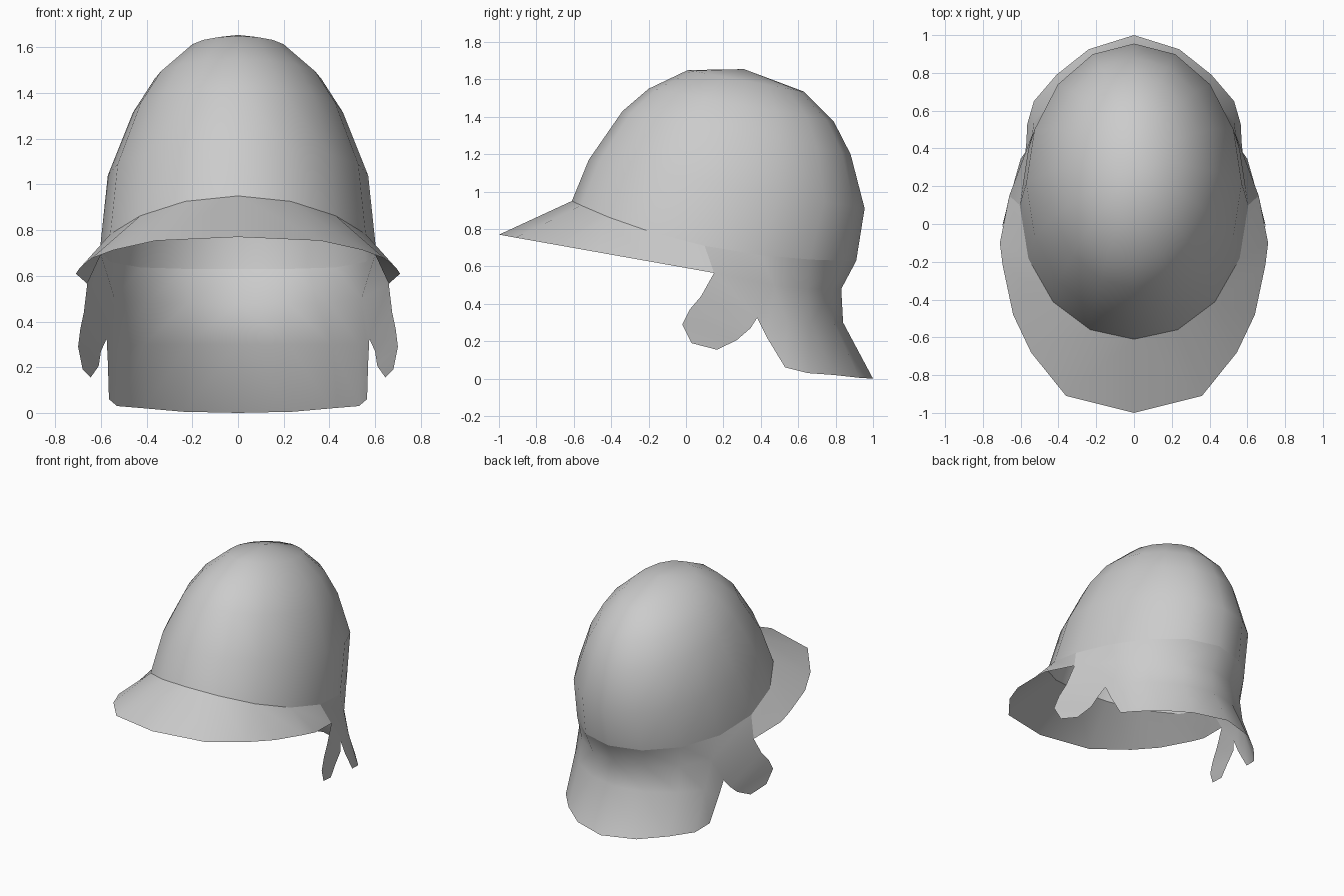
import bpy, bmesh, math
from mathutils import Vector

cube = bpy.data.objects.get("Cube")
if cube:
    bpy.data.objects.remove(cube, do_unlink=True)

GREY = (0.6, 0.6, 0.6, 1)
metal = bpy.data.materials.new("plain_grey")
metal.use_nodes = True
metal.diffuse_color = GREY
metal.node_tree.nodes["Principled BSDF"].inputs["Base Color"].default_value = GREY

SEGMENTS = 8  # columns from front to back on one half


def tilted_ring(front, back, width, shift=0, sag=0):
    """Half of a tilted oval, from its front point to its back point."""
    points = []
    for k in range(SEGMENTS + 1):
        angle = math.pi * k / SEGMENTS
        c, s = math.cos(angle), math.sin(angle)
        t = (1 - c) / 2
        y = front[0] + (back[0] - front[0]) * t - shift * s * s
        z = front[1] + (back[1] - front[1]) * t - sag * s * s
        points.append((width * s if 0 < k < SEGMENTS else 0, y, z))
    return points


def strip(upper, lower):
    """Quads between two rows; repeated points collapse to triangles."""
    return [(upper[i], lower[i], lower[i + 1], upper[i + 1])
            for i in range(len(upper) - 1)]


def make_shell(name, polygons):
    """Weld polygons into one thin smooth sheet, mirrored across x."""
    bm = bmesh.new()
    verts = {}
    for polygon in polygons:
        corners = list(dict.fromkeys(polygon))
        for p in corners:
            if p not in verts:
                verts[p] = bm.verts.new(p)
        bm.faces.new([verts[p] for p in corners])
    bmesh.ops.recalc_face_normals(bm, faces=bm.faces)
    # Turn the sheet so that it faces away from the head
    middle = Vector((0, 0.15, 0.6))
    facing = sum(f.normal.dot(f.calc_center_median() - middle) * f.calc_area()
                 for f in bm.faces)
    if facing < 0:
        bmesh.ops.reverse_faces(bm, faces=bm.faces)
    for face in bm.faces:
        face.smooth = True
    mesh = bpy.data.meshes.new(name)
    bm.to_mesh(mesh)
    bm.free()
    mesh.materials.append(metal)
    obj = bpy.data.objects.new(name, mesh)
    bpy.context.collection.objects.link(obj)
    mirror = obj.modifiers.new("mirror", "MIRROR")
    mirror.use_axis[0] = True
    mirror.use_clip = True
    return obj


# Dome: tilted ovals stacked up to the crown
rings = [
    tilted_ring((-0.61, 0.95), (0.91, 0.63), 0.605, shift=0.05, sag=0.08),
    tilted_ring((-0.52, 1.17), (0.955, 0.91), 0.57),
    tilted_ring((-0.34, 1.43), (0.88, 1.2), 0.46),
    tilted_ring((-0.2, 1.55), (0.79, 1.375), 0.365),
    tilted_ring((0.01, 1.65), (0.63, 1.535), 0.215),
]
crown = [(0, 0.31, 1.655)] * (SEGMENTS + 1)
dome = []
for low, high in zip(rings, rings[1:] + [crown]):
    dome += strip(high, low)
make_shell("dome", dome)
base = rings[0]

# Brim: flat sloping outer edge joined to the front half of the dome
edge = [(0, -1), (0.36, -0.91), (0.545, -0.68), (0.64, -0.48),
        (0.695, -0.22), (0.71, -0.1), (0.66, 0.15)]
outer = [(x, y, 0.592 - 0.178 * y) for x, y in edge]
inner = [base[k] for k in (0, 1, 2, 2, 3, 3, 4)]
make_shell("brim", strip(inner, outer))

# Neck guard: rows from the back of the dome down to the flared hem
nape = [(0, 0.83, 0.48), (0.22, 0.78, 0.48), (0.4, 0.65, 0.48), (0.54, 0.47, 0.5)]
collar = [(0, 0.84, 0.3), (0.22, 0.79, 0.3), (0.41, 0.67, 0.3), (0.53, 0.54, 0.3)]
hem = [(0, 1, 0), (0.24, 0.925, 0.005), (0.41, 0.79, 0.02), (0.53, 0.65, 0.03)]
notch = (0.575, 0.38, 0.325)
side_edge = [notch, (0.57, 0.43, 0.225), (0.565, 0.53, 0.06)]
guard = strip(base[:4:-1], nape) + strip(nape, collar) + strip(collar, hem)
guard += strip([nape[-1], collar[-1], hem[-1]], side_edge)

# Cheek flaps: front edge and rear edge meeting at the rounded tip
flap_front = [outer[-1], (0.675, 0.08, 0.44), (0.69, 0.02, 0.37),
              (0.7, -0.02, 0.29), (0.68, 0.03, 0.19)]
flap_rear = [nape[-1], notch, (0.6, 0.345, 0.27),
             (0.61, 0.27, 0.205), (0.645, 0.165, 0.155)]
flap = strip([base[4]] + flap_front, [base[5]] + flap_rear)
make_shell("neck_guard_and_cheek_flaps", guard + flap)
